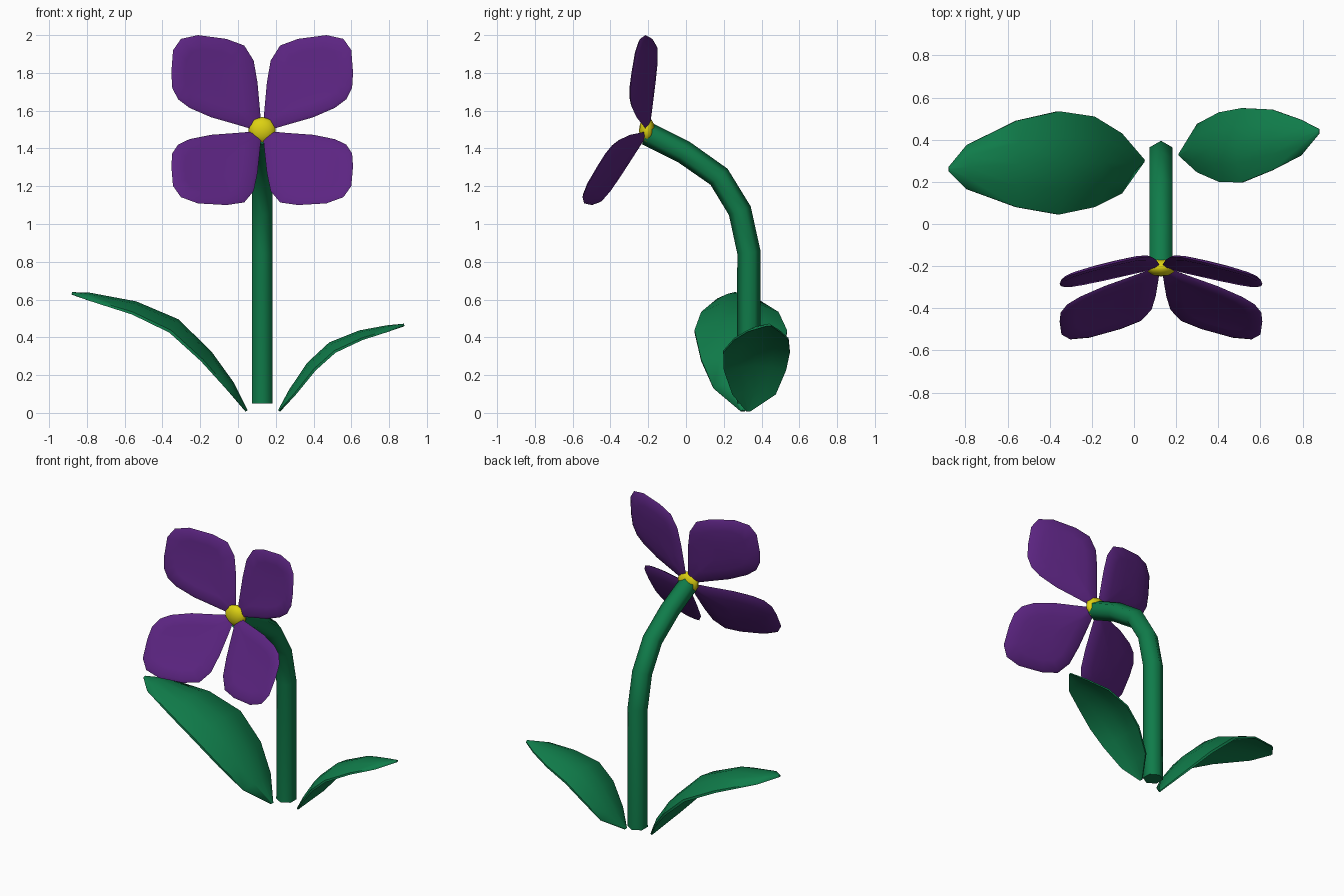
import bpy, bmesh, math
from mathutils import Vector

if "Cube" in bpy.data.objects:
    bpy.data.objects.remove(bpy.data.objects["Cube"])


def material(name, rgb):
    m = bpy.data.materials.new(name)
    m.diffuse_color = (*rgb, 1)
    m.use_nodes = True
    m.node_tree.nodes["Principled BSDF"].inputs["Base Color"].default_value = m.diffuse_color
    return m


GREEN = material("leaf green", (0.005, 0.2, 0.068))
PURPLE = material("petal purple", (0.107, 0.018, 0.223))
YELLOW = material("centre yellow", (0.72, 0.64, 0.006))


def loft(name, rings, mat, angle):
    """Skin a list of closed rings with equal point counts and cap the ends."""
    bm = bmesh.new()
    loops = [[bm.verts.new(p) for p in r] for r in rings]
    n = len(loops[0])
    for a, b in zip(loops, loops[1:]):
        for i in range(n):
            j = (i + 1) % n
            bm.faces.new((a[i], a[j], b[j], b[i]))
    bm.faces.new(loops[0])
    bm.faces.new(loops[-1])
    bmesh.ops.recalc_face_normals(bm, faces=bm.faces)
    me = bpy.data.meshes.new(name)
    bm.to_mesh(me)
    bm.free()
    me.materials.append(mat)
    ob = bpy.data.objects.new(name, me)
    bpy.context.collection.objects.link(ob)
    finish(ob, angle)
    return ob


def finish(ob, angle):
    bpy.ops.object.select_all(action='DESELECT')
    ob.select_set(True)
    bpy.context.view_layer.objects.active = ob
    bpy.ops.object.shade_smooth_by_angle(angle=math.radians(angle))


CX, FY, FZ = 0.128, -0.2, 1.49   # flower centre

# Stem: six-sided tube bending forward
path = [(0.333, 0.05), (0.333, 0.85), (0.285, 1.07), (0.175, 1.25),
        (-0.01, 1.38), (-0.205, 1.478)]
pts = [Vector((CX, y, z)) for y, z in path]
rings = []
for i, p in enumerate(pts):
    d = Vector()
    if i > 0:
        d += (p - pts[i - 1]).normalized()
    if i < len(pts) - 1:
        d += (pts[i + 1] - p).normalized()
    d.normalize()
    side = Vector((1, 0, 0))
    up = d.cross(side)
    rings.append([p + 0.062 * (side * math.sin(math.tau * k / 6) + up * math.cos(math.tau * k / 6))
                  for k in range(6)])
loft("stem", rings, GREEN, 65)

# Petals: one outline (across, along), mirrored left/right, lower pair tipped forward
outline = [(0.004, 0.02), (0.014, 0.14), (0.025, 0.26), (0.045, 0.375), (0.095, 0.455),
           (0.19, 0.49), (0.34, 0.51), (0.43, 0.49), (0.472, 0.43), (0.481, 0.31),
           (0.476, 0.23), (0.445, 0.17), (0.385, 0.125), (0.27, 0.075), (0.13, 0.035), (0.03, 0.005)]
mid = (0.27, 0.29)
# (scale towards the middle, offset along the petal normal)
layers = [(0.3, 0.003), (0.65, 0.006), (0.92, 0.010), (1.0, 0.0),
          (0.92, -0.012), (0.65, -0.022), (0.3, -0.027)]


def petal(name, sx, lower):
    c, s = (math.cos(math.radians(40)), math.sin(math.radians(40))) if lower else (1, 0)
    rings = []
    for k, off in layers:
        ring = []
        for u, v in outline:
            u = mid[0] + (u - mid[0]) * k
            v = mid[1] + (v - mid[1]) * k
            w = 0.27 * u - 0.15 * v + off
            y = FY - (s * v + c * w)
            z = FZ - c * v + s * w if lower else FZ + v
            ring.append((CX + sx * u, y, z))
        rings.append(ring)
    loft(name, rings, PURPLE, 60)


for sx, label in ((-1, "left"), (1, "right")):
    petal("upper_petal_" + label, sx, False)
    petal("lower_petal_" + label, sx, True)

# Flower centre: flattened dome
bpy.ops.mesh.primitive_uv_sphere_add(segments=10, ring_count=6, radius=1,
                                     location=(CX, -0.207, 1.495),
                                     rotation=(math.radians(90), 0, 0))
centre = bpy.context.object
centre.name = "flower_centre"
centre.scale = (0.075, 0.072, 0.042)
centre.data.materials.append(YELLOW)
finish(centre, 60)


# Leaves: sections (x, z, y low, y high), slightly arched and thin
def leaf(name, sections):
    rings = []
    pts = [Vector((s[0], 0, s[1])) for s in sections]
    for i, (x, z, y0, y1) in enumerate(sections):
        d = pts[min(i + 1, len(pts) - 1)] - pts[max(i - 1, 0)]
        nrm = d.normalized().cross(Vector((0, 1, 0)))
        if nrm.z < 0:
            nrm = -nrm
        arch = 0.07 * (y1 - y0)
        th = 0.006 + 0.02 * (y1 - y0)
        ring = []
        for t, lift, h in ((0, -1, 0.5), (0.25, 0.3, 1), (0.5, 0.8, 1), (0.75, 0.3, 1), (1, -1, 0.5),
                           (1, -1, -0.5), (0.75, 0.3, -1), (0.5, 0.8, -1), (0.25, 0.3, -1), (0, -1, -0.5)):
            ring.append(Vector((x, y0 + (y1 - y0) * t, z)) + nrm * (arch * lift + th * h))
        rings.append(ring)
    loft(name, rings, GREEN, 60)


leaf("left_leaf", [(0.045, 0.01, 0.29, 0.31), (-0.045, 0.145, 0.145, 0.43), (-0.17, 0.30, 0.08, 0.51),
                   (-0.34, 0.46, 0.045, 0.535), (-0.55, 0.555, 0.08, 0.49),
                   (-0.79, 0.615, 0.165, 0.375), (-0.88, 0.632, 0.25, 0.27)])
leaf("right_leaf", [(0.218, 0.01, 0.32, 0.34), (0.29, 0.11, 0.245, 0.475), (0.39, 0.245, 0.20, 0.53),
                    (0.50, 0.345, 0.197, 0.55), (0.65, 0.41, 0.255, 0.543),
                    (0.79, 0.445, 0.325, 0.495), (0.88, 0.465, 0.43, 0.45)])
